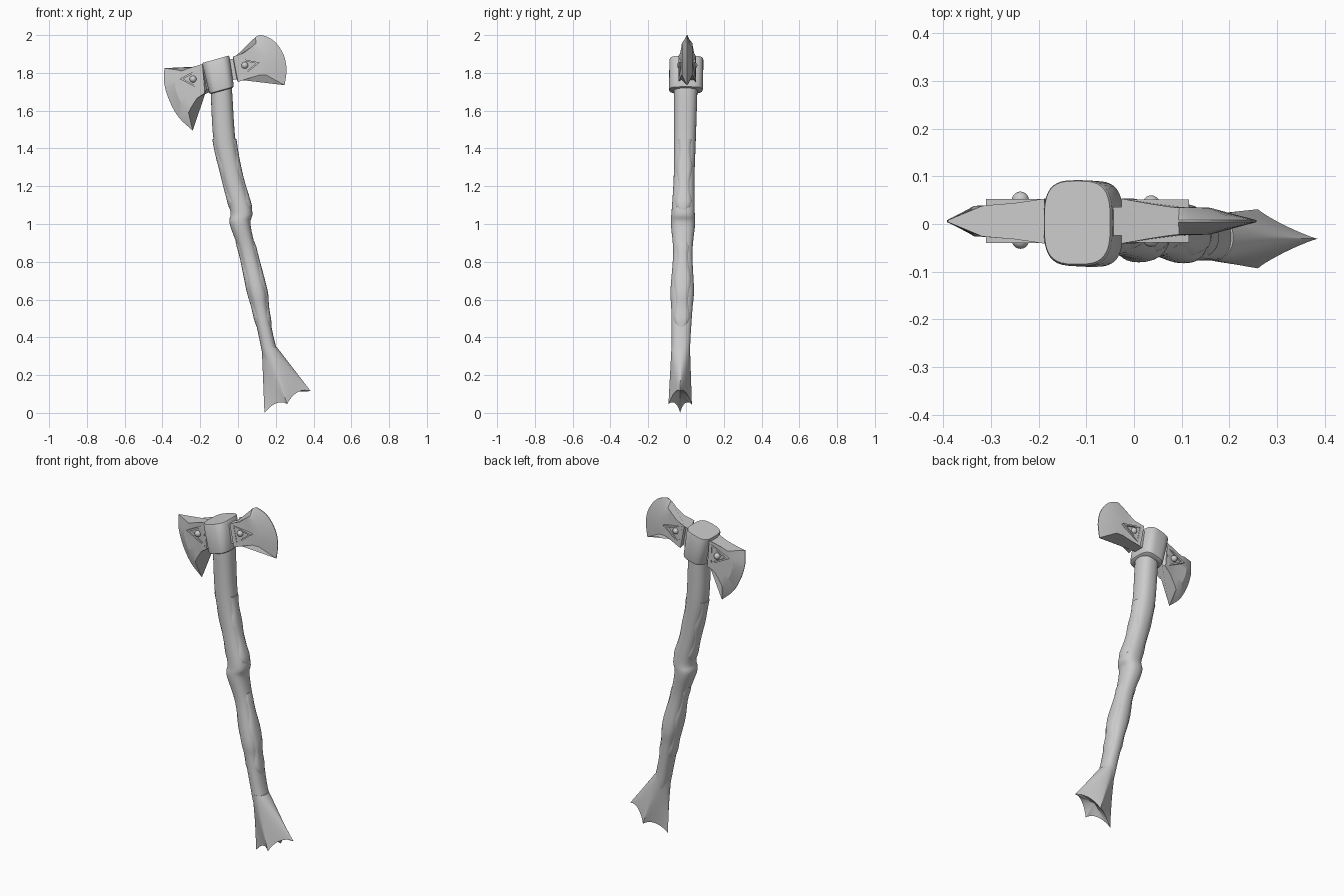
import bpy, bmesh
from math import sin, cos, pi, copysign
from mathutils import Vector

if "Cube" in bpy.data.objects:
    bpy.data.objects.remove(bpy.data.objects["Cube"])


def finish(name, bm, angle=35):
    bmesh.ops.recalc_face_normals(bm, faces=bm.faces)
    me = bpy.data.meshes.new(name)
    bm.to_mesh(me)
    bm.free()
    ob = bpy.data.objects.new(name, me)
    bpy.context.collection.objects.link(ob)
    bpy.ops.object.select_all(action='DESELECT')
    ob.select_set(True)
    bpy.context.view_layer.objects.active = ob
    bpy.ops.object.shade_smooth_by_angle(angle=angle * pi / 180)
    return ob


def loft(name, rings, closed=False, tip=None, angle=35):
    """Skin a list of rings; cap both ends, or join last to first if closed."""
    bm = bmesh.new()
    vs = [[bm.verts.new(p) for p in r] for r in rings]
    n = len(vs[0])
    pairs = list(zip(vs, vs[1:])) + ([(vs[-1], vs[0])] if closed else [])
    for a, b in pairs:
        for i in range(n):
            j = (i + 1) % n
            bm.faces.new((a[i], a[j], b[j], b[i]))
    if not closed:
        bm.faces.new(vs[0])
        if tip:
            c = bm.verts.new(tip)
            for i in range(n):
                bm.faces.new((vs[-1][i], vs[-1][(i + 1) % n], c))
        else:
            bm.faces.new(vs[-1])
    return finish(name, bm, angle)


def spline(pts, count):
    """Evenly sampled Catmull-Rom curve through pts."""
    p = [Vector(q) for q in pts]
    p = [2 * p[0] - p[1]] + p + [2 * p[-1] - p[-2]]
    out = []
    for k in range(count):
        u = k / (count - 1) * (len(pts) - 1)
        i = min(int(u), len(pts) - 2)
        t = u - i
        a, b, c, d = p[i:i + 4]
        out.append(b + 0.5 * t * ((c - a) + t * ((2*a - 5*b + 4*c - d) + t * (3*b - a - 3*c + d))))
    return out


def spow(v, e):
    return copysign(abs(v) ** e, v)


def section(center, rx, ry, e=0.85, slope=0.0, n=32):
    """Horizontal superellipse; slope tilts it along x."""
    cx, cy, cz = center
    ring = []
    for i in range(n):
        a = 2 * pi * i / n
        dx = rx * spow(cos(a), e)
        ring.append((cx + dx, cy + ry * spow(sin(a), e), cz + slope * dx))
    return ring


# Handle: z, centre x, half width x, centre y, half width y
stations = [(1.78, -.098, .057, -.002, .062), (1.7, -.088, .057, -.002, .062),
            (1.45, -.072, .058, -.006, .058), (1.25, -.031, .054, -.01, .055),
            (1.07, .017, .058, -.015, .061), (1.0, .011, .055, -.016, .064),
            (.85, .053, .045, -.017, .051), (.65, .1, .05, -.02, .062),
            (.55, .119, .041, -.022, .056), (.4, .15, .039, -.026, .05),
            (.3, .174, .042, -.028, .048), (.2, .2, .04, -.028, .04)]
samples = [Vector(s[:4]).to_tuple() + (s[4],) for s in stations]
path_a = spline([s[:4] for s in stations], 67)
path_b = spline([(s[4], 0, 0) for s in stations], 67)
path = [(a[0], a[1], a[2], a[3], b[0]) for a, b in zip(path_a, path_b)]
loft("handle", [section((x, y, z), rx, ry) for z, x, rx, y, ry in path])

# Raised carved panels running along both edges of the handle
for name, hi, lo in (("upper_carving", 1.49, 1.06), ("lower_carving", .93, .44)):
    rings = []
    for z, x, rx, y, ry in path:
        if lo <= z <= hi:
            s = (z - lo) / (hi - lo)
            w = min(1, 3.5 * sin(pi * max(.02, min(.98, s)))) ** .5
            f = .78 + .1 * sin(s * 14)
            rings.append(section((x, y, z), rx - .008 + .014 * w, ry * f * w, .7))
    loft(name, rings)

# Flared foot: an oval drawn out into four webbed points
rings = []
N, STEPS = 48, 14
for k in range(STEPS + 1):
    t = k / STEPS
    ring = []
    for i in range(N):
        a = 2 * pi * i / N
        c, s = cos(a), sin(a)
        p = 1 + 1.3 * t ** .8
        c1, s1 = spow(c, p), spow(s, p)
        x0, y0 = .167 + .041 * c, -.028 + .049 * s
        x1 = .26 + c1 * (.125 if c > 0 else .12)
        y1 = -.031 + .062 * s1
        tip_z = .045 * s * s + c * c * (.115 if c > 0 else 0) + .03 * sin(2 * a) ** 2
        ring.append((x0 + (x1 - x0) * t, y0 + (y1 - y0) * t, .345 + (tip_z - .345) * t))
    rings.append(ring)
loft("foot", rings, tip=(.25, -.031, .11), angle=50)

# Socket that holds the blades, tilted with the head
socket = [((-.086, -.001, 1.705), .058, .08), ((-.087, -.001, 1.709), .064, .088),
          ((-.089, 0, 1.72), .066, .09), ((-.117, .002, 1.865), .072, .09),
          ((-.119, .003, 1.872), .069, .087)]
loft("socket", [section(c, rx, ry, .62, .28, 40) for c, rx, ry in socket], angle=40)


def blade(name, y, columns, n=17):
    """Columns run top to bottom from socket to cutting edge, each with a half thickness."""
    rows = [(spline([(px, 0, pz) for px, pz in pts], n), t) for t, pts in columns]
    rings = []
    for i in range(n):
        front = [(r[i].x, y - t, r[i].z) for r, t in rows]
        back = [(r[i].x, y + t, r[i].z) for r, t in reversed(rows)]
        rings.append(front + back)
    loft(name, rings, angle=25)


def frame(name, y, h, tri, k=.74):
    """Raised triangular rim showing on both faces of a blade."""
    pts = [Vector(p) for p in tri]
    mid = sum(pts, Vector((0, 0))) / 3
    inner = [mid + (p - mid) * k for p in pts]
    rings = [[(p.x, y + d, p.y) for p in q]
             for q, d in ((pts, -h), (pts, h), (inner, h), (inner, -h))]
    loft(name, rings, closed=True)


def rivets(name, x, y, z, d):
    for side, label in ((-1, "front"), (1, "back")):
        bm = bmesh.new()
        bmesh.ops.create_uvsphere(bm, u_segments=20, v_segments=12, radius=.018)
        bmesh.ops.translate(bm, verts=bm.verts, vec=(x, y + side * d, z))
        finish(f"{name}_{label}", bm)


# Right blade
blade("right_blade", .006, [
    (.03, [(-.09, 1.86), (-.07, 1.76)]),
    (.03, [(-.026, 1.875), (-.006, 1.765)]),
    (.047, [(-.026, 1.887), (0, 1.752)]),
    (.037, [(.03, 1.905), (.06, 1.772)]),
    (.03, [(.075, 1.94), (.11, 1.788)]),
    (.028, [(.095, 1.957), (.14, 1.91), (.16, 1.85), (.15, 1.788)]),
    (.002, [(.093, 1.99), (.125, 2.0), (.19, 1.97), (.24, 1.9), (.257, 1.82), (.247, 1.735)])])
frame("right_blade_frame", .006, .045, [(-.012, 1.88), (.115, 1.855), (.012, 1.772)])
rivets("right_rivet", .036, .006, 1.84, .036)

# Left blade, longer and bearded
blade("left_blade", .006, [
    (.028, [(-.13, 1.85), (-.11, 1.72)]),
    (.028, [(-.188, 1.835), (-.165, 1.715)]),
    (.047, [(-.188, 1.847), (-.176, 1.693)]),
    (.038, [(-.25, 1.828), (-.218, 1.665)]),
    (.034, [(-.3, 1.81), (-.25, 1.615)]),
    (.032, [(-.318, 1.815), (-.335, 1.74), (-.31, 1.66), (-.262, 1.59)]),
    (.002, [(-.39, 1.825), (-.39, 1.74), (-.36, 1.645), (-.31, 1.56), (-.24, 1.495)])])
frame("left_blade_frame", .006, .046, [(-.195, 1.83), (-.31, 1.768), (-.19, 1.705)])
rivets("left_rivet", -.238, .008, 1.767, .042)
